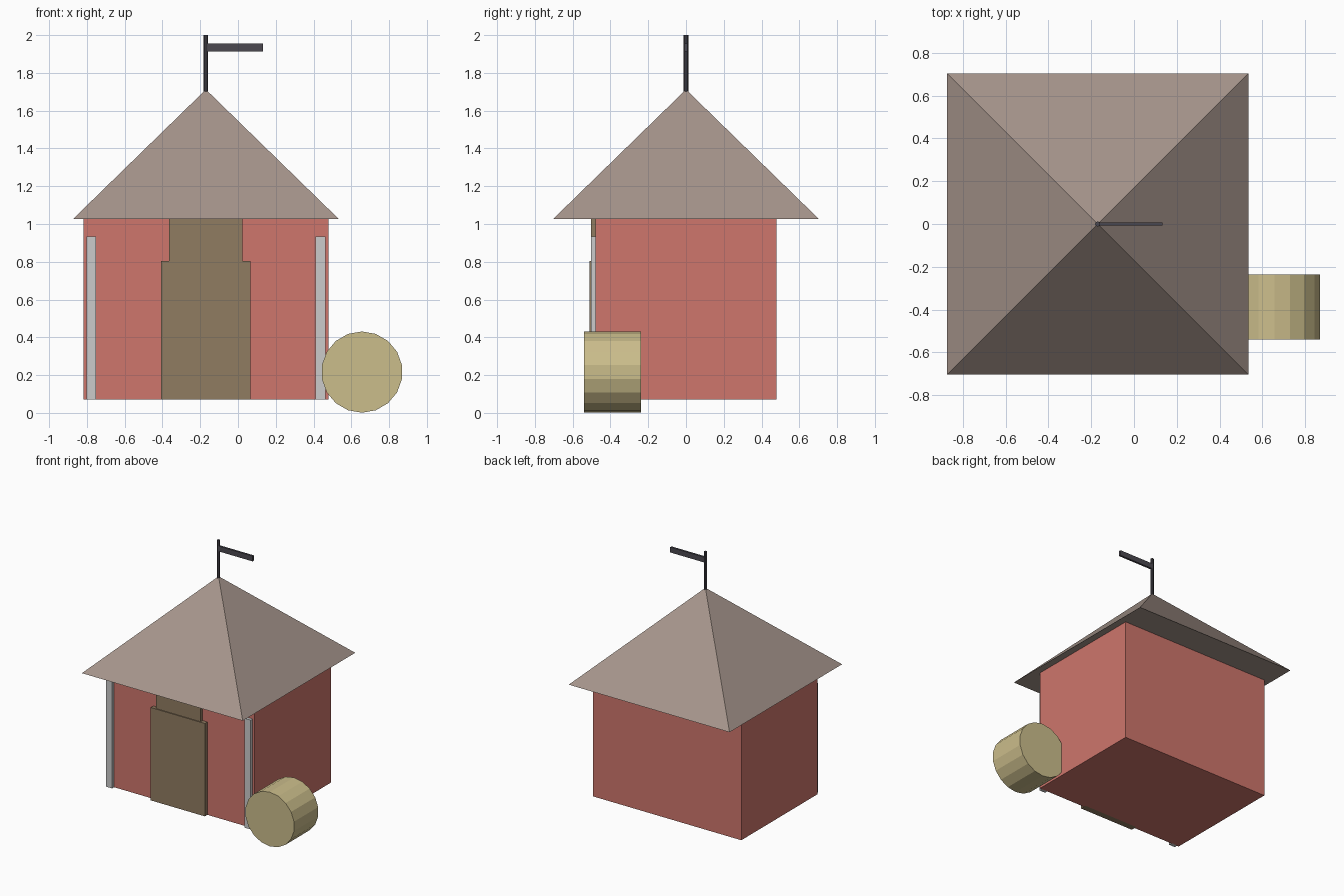
import bpy, math

if "Cube" in bpy.data.objects:
    bpy.data.objects.remove(bpy.data.objects["Cube"])

CX = -0.17  # centre line of the house


def material(name, rgb):
    m = bpy.data.materials.new(name)
    m.diffuse_color = (*rgb, 1)
    m.use_nodes = True
    m.node_tree.nodes["Principled BSDF"].inputs["Base Color"].default_value = m.diffuse_color
    return m


WALL = material("red_wall", (0.62, 0.18, 0.15))
ROOF = material("roof_tile", (0.38, 0.30, 0.26))
WOOD = material("brown_wood", (0.28, 0.20, 0.12))
STRAW = material("straw", (0.60, 0.51, 0.26))
IRON = material("dark_iron", (0.07, 0.065, 0.08))


def finish(name, mat):
    ob = bpy.context.object
    ob.name = name
    bpy.ops.object.transform_apply(location=False, rotation=True, scale=True)
    if mat:
        ob.data.materials.append(mat)
    return ob


def box(name, x, y, z, mat=None):
    """Box from (min, max) pairs on each axis."""
    spans = (x, y, z)
    bpy.ops.mesh.primitive_cube_add(size=1, location=[(a + b) / 2 for a, b in spans])
    bpy.context.object.scale = [b - a for a, b in spans]
    return finish(name, mat)


# House body
box("house_body", (CX - 0.649, CX + 0.649), (-0.478, 0.478), (0.07, 1.026), WALL)

# Pyramid roof with overhang
bpy.ops.mesh.primitive_cone_add(vertices=4, radius1=0.704 * math.sqrt(2), radius2=0,
                                depth=0.686, location=(CX, 0, 1.026 + 0.343),
                                rotation=(0, 0, math.pi / 4))
finish("roof", ROOF)

# Tall door and the hatch above it
box("door", (CX - 0.237, CX + 0.237), (-0.51, -0.46), (0.07, 0.805), WOOD)
box("upper_hatch", (CX - 0.195, CX + 0.195), (-0.503, -0.46), (0.805, 1.026), WOOD)

# Corner posts on the front
for side, name in ((-1, "left_post"), (1, "right_post")):
    px = CX + side * 0.607
    box(name, (px - 0.026, px + 0.026), (-0.503, -0.453), (0.07, 0.935))

# Round straw bale lying beside the house
bpy.ops.mesh.primitive_cylinder_add(vertices=18, radius=0.215, depth=0.302,
                                    location=(0.656, -0.388, 0.216),
                                    rotation=(math.pi / 2, 0, 0))
finish("straw_bale", STRAW)

# Weather vane: pole and pointer
bpy.ops.mesh.primitive_cylinder_add(vertices=8, radius=0.012, depth=0.31,
                                    location=(CX, 0, 1.845))
finish("vane_pole", IRON)
box("vane_pointer", (CX, 0.133), (-0.008, 0.008), (1.914, 1.956), IRON)
